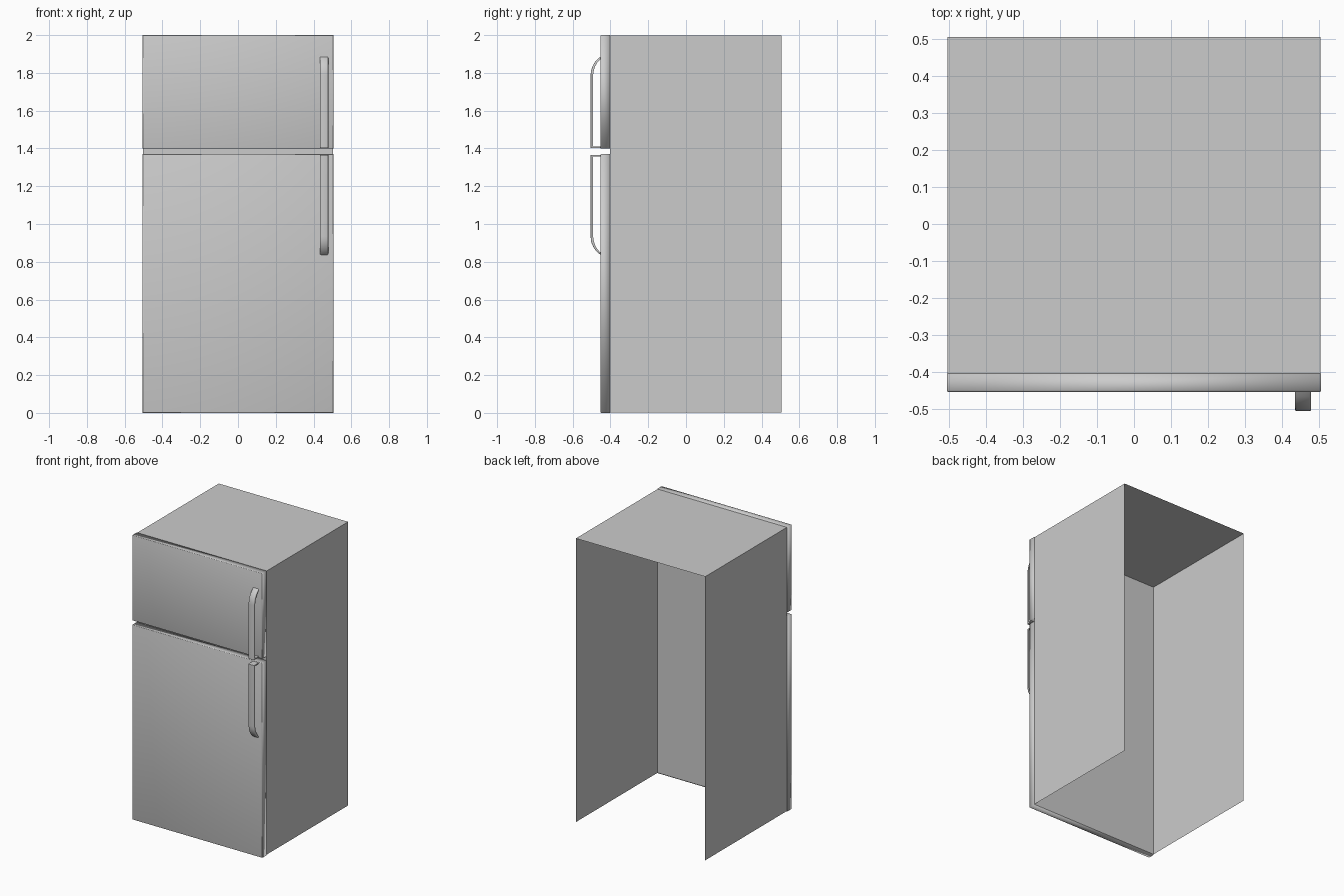
import bpy, bmesh, math

if "Cube" in bpy.data.objects:
    bpy.data.objects.remove(bpy.data.objects["Cube"])

grey = bpy.data.materials.new("brushed grey")
grey.diffuse_color = (0.6, 0.6, 0.6, 1)
grey.use_nodes = True
grey.node_tree.nodes["Principled BSDF"].inputs["Base Color"].default_value = grey.diffuse_color


def make_object(name, bm):
    bmesh.ops.recalc_face_normals(bm, faces=bm.faces[:])
    mesh = bpy.data.meshes.new(name)
    bm.to_mesh(mesh)
    bm.free()
    mesh.materials.append(grey)
    obj = bpy.data.objects.new(name, mesh)
    bpy.context.collection.objects.link(obj)
    return obj


def box(x, y0, y1, z0, z1):
    bm = bmesh.new()
    bmesh.ops.create_cube(bm, size=1)
    for v in bm.verts:
        v.co = (2 * x * v.co.x,
                y0 + (v.co.y + 0.5) * (y1 - y0),
                z0 + (v.co.z + 0.5) * (z1 - z0))
    return bm


# Cabinet shell: sides, top and front, open at the back and underneath
bm = box(0.503, -0.403, 0.505, 0.003, 1.998)
bm.normal_update()
bmesh.ops.delete(bm, geom=[f for f in bm.faces if f.normal.y > 0.5 or f.normal.z < -0.5],
                 context='FACES')
cabinet = make_object("cabinet", bm)
# The shell normals must point outward even though it is open
for poly in cabinet.data.polygons:
    if poly.normal.dot(poly.center - cabinet.data.vertices[0].co.lerp(
            cabinet.data.vertices[-1].co, 0.5)) < 0:
        poly.flip()


# Doors: thin slabs with softened edges and continuous smooth shading
def door(name, z0, z1):
    bm = box(0.505, -0.453, -0.4035, z0, z1)
    front = [e for e in bm.edges if all(v.co.y < -0.44 for v in e.verts)]
    bmesh.ops.bevel(bm, geom=front, offset=0.004, segments=2, profile=0.5,
                    affect='EDGES')
    for f in bm.faces:
        f.smooth = True
    return make_object(name, bm)


door("freezer_door", 1.4, 2.0)
door("fridge_door", 0.0, 1.37)


# Handles: flat bar, square at the inner end and curved into the door at the outer end
def handle(name, z_square, z_curved):
    s = 1 if z_curved > z_square else -1
    t = 0.013

    def side(depth, inset, sweep):
        pts = [(-0.45, z_square + s * inset), (-depth, z_square + s * inset)]
        for i in range(7):
            a = math.radians(i * 60 / 6)
            y = -depth + (depth - 0.45) * (1 - math.cos(a)) / 0.5
            z = z_curved - s * sweep * (1 - math.sin(a) / math.sin(math.radians(60)))
            pts.append((y, z))
        return pts

    outer = side(0.505, 0, 0.1)
    inner = [(y, z if i < 2 else z - s * 0.012)
             for i, (y, z) in enumerate(side(0.505 - t, 0.008, 0.095))]
    bm = bmesh.new()
    rings = []
    for (yo, zo), (yi, zi) in zip(outer, inner):
        rings.append([bm.verts.new(c) for c in (
            (0.434, yo, zo), (0.478, yo, zo), (0.478, yi, zi), (0.434, yi, zi))])
    for a, b in zip(rings, rings[1:]):
        for i in range(4):
            j = (i + 1) % 4
            bm.faces.new((a[i], a[j], b[j], b[i]))
    bm.faces.new(rings[0])
    bm.faces.new(rings[-1])
    # Round the long front edges of the bar
    long_edges = [bm.edges.get((a[i], b[i])) for a, b in zip(rings[1:], rings[2:])
                  for i in (0, 1)]
    bmesh.ops.bevel(bm, geom=long_edges, offset=0.005, segments=2, profile=0.5,
                    affect='EDGES')
    obj = make_object(name, bm)
    bpy.ops.object.select_all(action='DESELECT')
    obj.select_set(True)
    bpy.context.view_layer.objects.active = obj
    bpy.ops.object.shade_smooth_by_angle(angle=math.radians(50))


handle("freezer_handle", 1.403, 1.887)
handle("fridge_handle", 1.366, 0.835)
